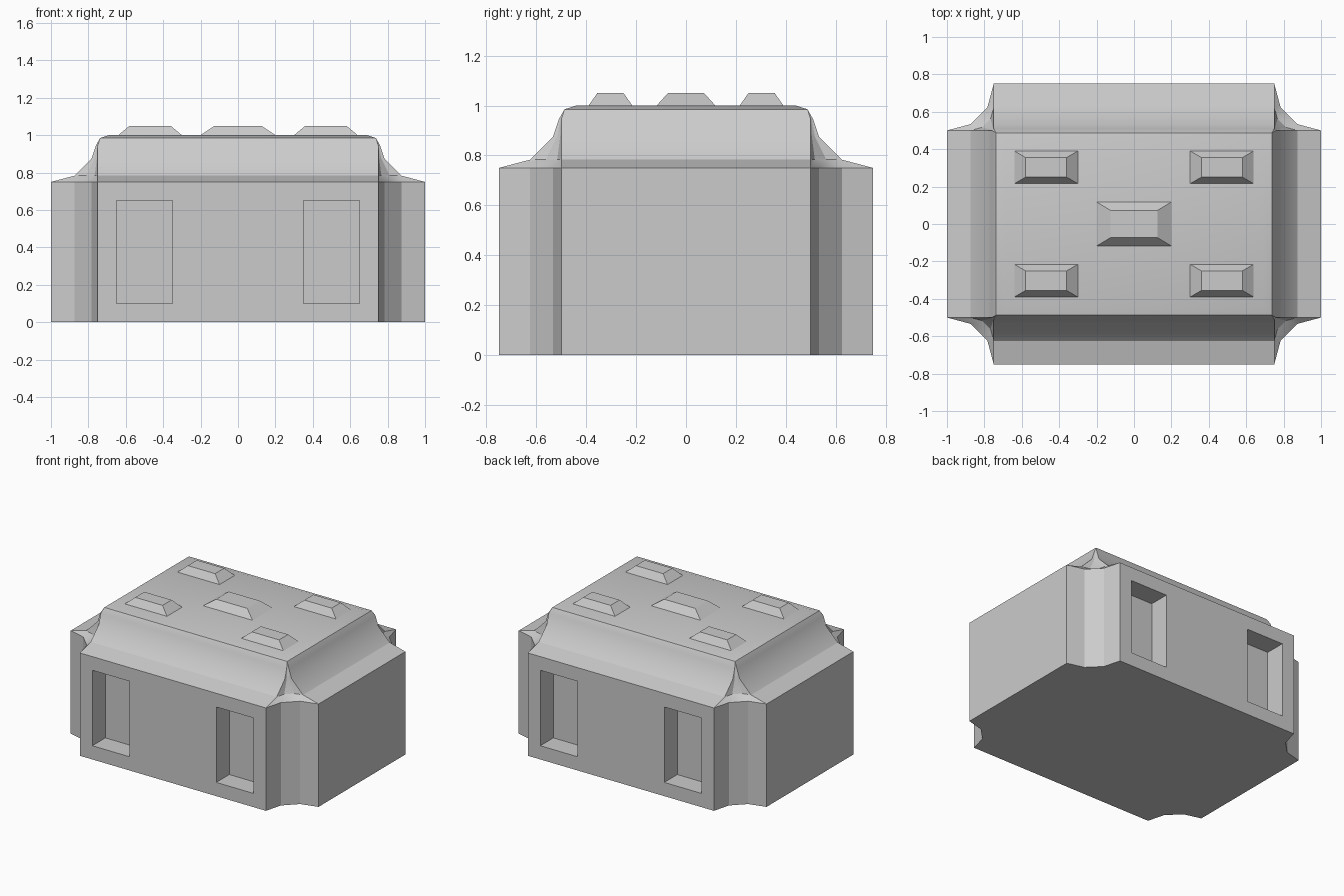
import bpy, bmesh
from math import radians

if "Cube" in bpy.data.objects:
    bpy.data.objects.remove(bpy.data.objects["Cube"])


def new_object(name, bm):
    bmesh.ops.recalc_face_normals(bm, faces=bm.faces)
    mesh = bpy.data.meshes.new(name)
    bm.to_mesh(mesh)
    bm.free()
    ob = bpy.data.objects.new(name, mesh)
    bpy.context.collection.objects.link(ob)
    return ob


def loft(bm, rings):
    loops = [[bm.verts.new(p) for p in ring] for ring in rings]
    n = len(loops[0])
    for a, b in zip(loops, loops[1:]):
        for i in range(n):
            j = (i + 1) % n
            bm.faces.new((a[i], a[j], b[j], b[i]))
    bm.faces.new(loops[0][::-1])
    bm.faces.new(loops[-1])


# Body: outline with scooped corners, lofted up through a scooped shoulder
ARC = [(1, 0), (0.5, 0.134), (0.134, 0.5), (0, 1)]
PROFILE = [(0.25, 0), (0.25, 0.75), (0.125, 0.783), (0.033, 0.875),
           (0.01, 0.945), (-0.013, 0.985), (-0.06, 1.0)]


def outline(e, z):
    pts = []
    for sx, sy in ((1, 1), (-1, 1), (-1, -1), (1, -1)):
        arc = ARC if sx * sy > 0 else ARC[::-1]
        for u, v in arc:
            if e < 0:
                u = v = 1
            pts.append((sx * (0.75 + e * u), sy * (0.5 + e * v), z))
    return pts


bm = bmesh.new()
loft(bm, [outline(e, z) for e, z in PROFILE])
bmesh.ops.remove_doubles(bm, verts=bm.verts, dist=0.0001)
body = new_object("body", bm)

# Window recesses, two at the front and two at the back
bm = bmesh.new()
for sx in (-1, 1):
    for sy in (-1, 1):
        made = bmesh.ops.create_cube(bm, size=1)["verts"]
        bmesh.ops.scale(bm, vec=(0.3, 0.3, 0.55), verts=made)
        bmesh.ops.translate(bm, vec=(sx * 0.5, sy * 0.75, 0.375), verts=made)
cutter = new_object("window_cutter", bm)
cutter.hide_render = True

mod = body.modifiers.new("windows", 'BOOLEAN')
mod.operation = 'DIFFERENCE'
mod.solver = 'EXACT'
mod.object = cutter
bpy.context.view_layer.objects.active = body
body.select_set(True)
bpy.ops.object.modifier_apply(modifier=mod.name)
bpy.data.objects.remove(cutter)
bpy.ops.object.shade_smooth_by_angle(angle=radians(29))


# Roof studs: low truncated pyramids
def stud(name, cx, cy, base, top):
    bm = bmesh.new()
    rings = []
    for (w, d), z in ((base, 1.0), (top, 1.05)):
        rings.append([(cx + sx * w / 2, cy + sy * d / 2, z)
                      for sx, sy in ((-1, -1), (1, -1), (1, 1), (-1, 1))])
    loft(bm, rings)
    new_object(name, bm)


stud("centre_stud", 0, 0, (0.4, 0.235), (0.25, 0.145))
for sx, side in ((-1, "left"), (1, "right")):
    for sy, end in ((-1, "front"), (1, "back")):
        stud(f"{end}_{side}_stud", sx * 0.47, sy * 0.303, (0.34, 0.175), (0.22, 0.105))
